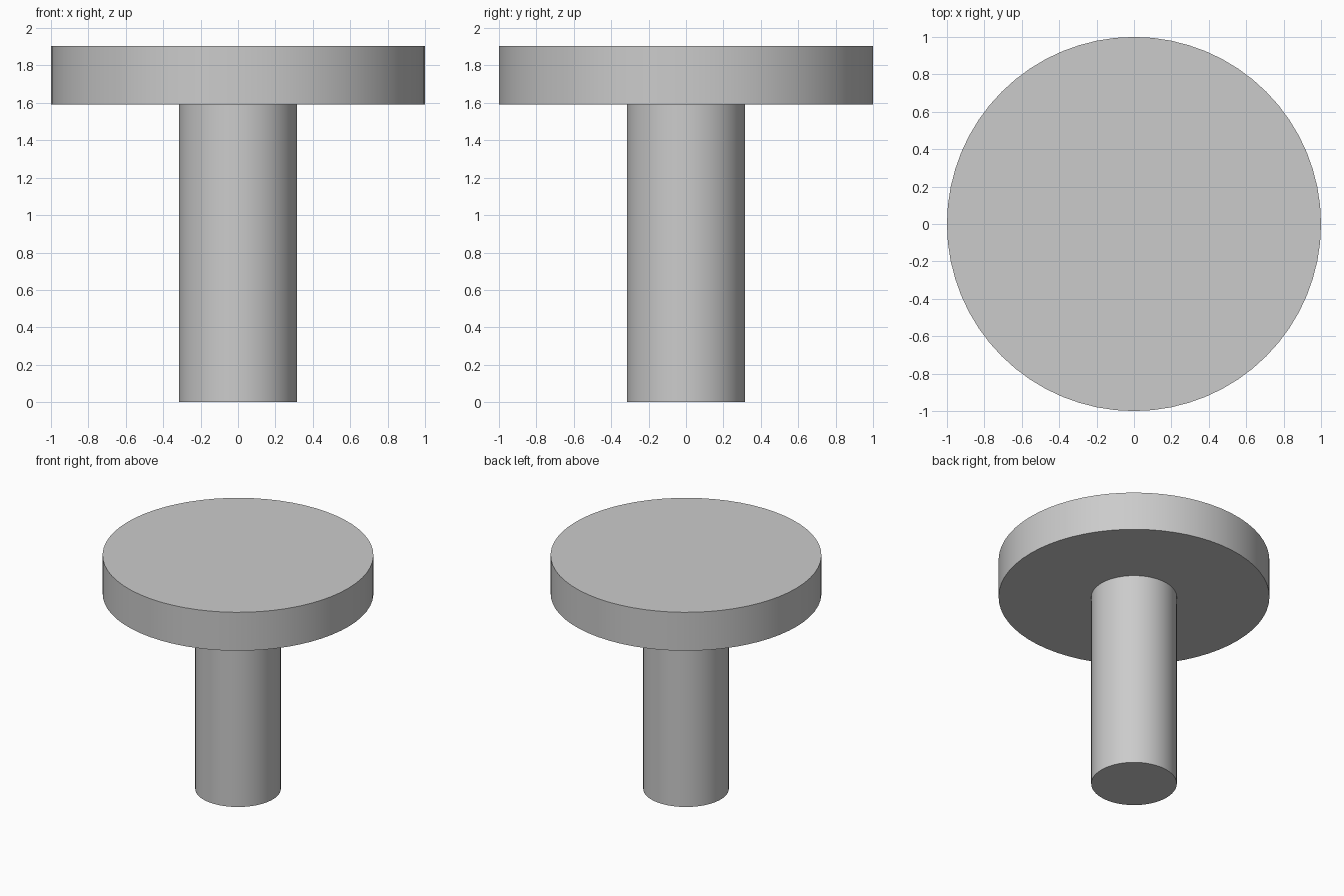
import bpy
import math

cube = bpy.data.objects.get("Cube")
if cube:
    bpy.data.objects.remove(cube, do_unlink=True)

# Plain grey finish
grey = bpy.data.materials.new("plain grey")
grey.use_nodes = True
colour = (0.6, 0.6, 0.6, 1.0)
grey.diffuse_color = colour
grey.node_tree.nodes["Principled BSDF"].inputs["Base Color"].default_value = colour


def cylinder(name, radius, bottom, top):
    bpy.ops.mesh.primitive_cylinder_add(
        vertices=64, radius=radius, depth=top - bottom,
        location=(0, 0, (bottom + top) / 2))
    part = bpy.context.object
    part.name = name
    part.data.materials.append(grey)
    bpy.ops.object.shade_smooth_by_angle(angle=math.radians(30))
    return part


# Round shaft with a wide flat disc on top
HEAD_BOTTOM = 1.592
cylinder("shaft", 0.316, 0, HEAD_BOTTOM)
cylinder("disc_head", 1.0, HEAD_BOTTOM, 1.905)
